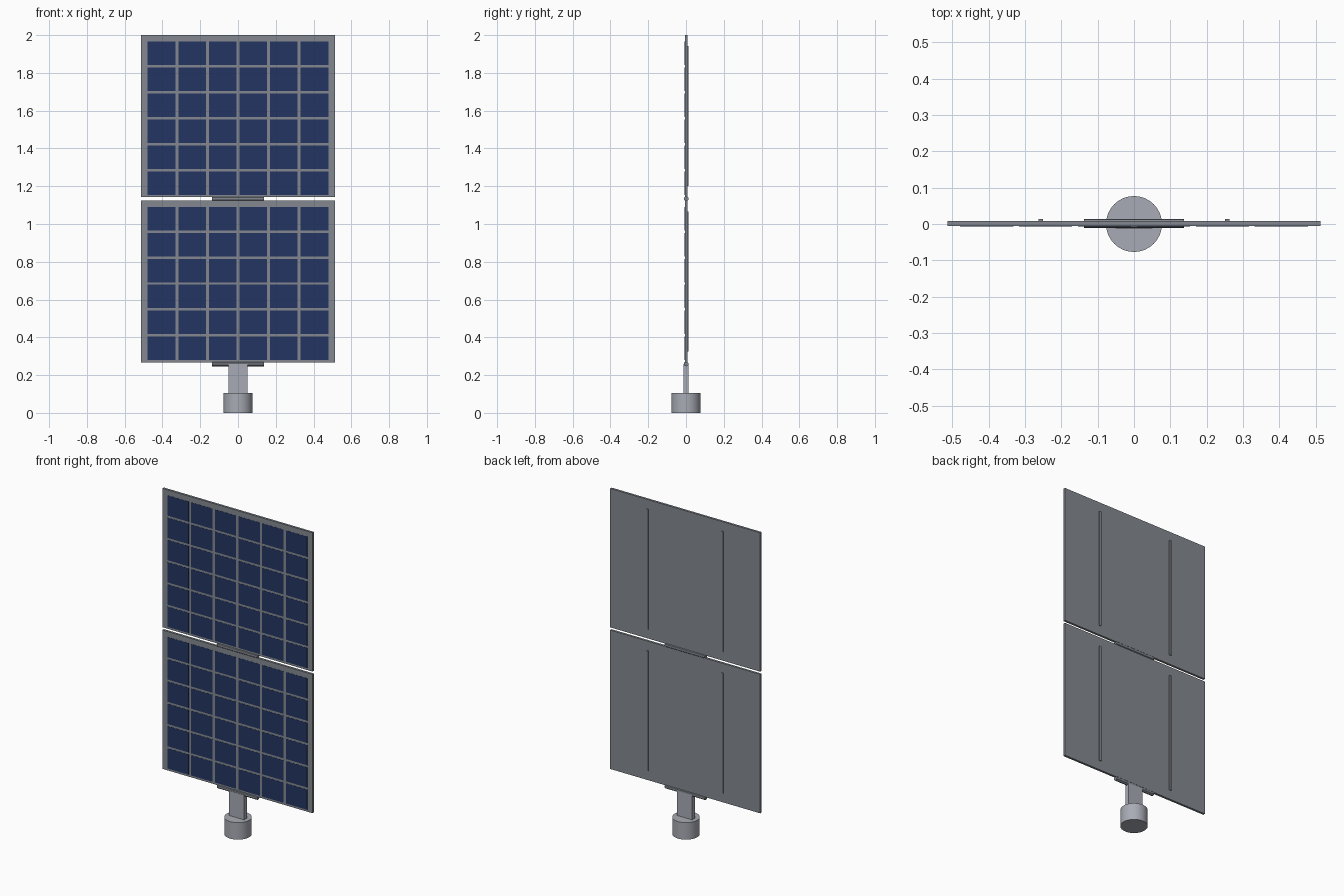
import bpy
import bmesh
from math import pi
from mathutils import Matrix, Vector

if "Cube" in bpy.data.objects:
    bpy.data.objects.remove(bpy.data.objects["Cube"], do_unlink=True)


def material(name, rgb):
    mat = bpy.data.materials.new(name)
    mat.use_nodes = True
    mat.diffuse_color = (*rgb, 1)
    mat.node_tree.nodes["Principled BSDF"].inputs["Base Color"].default_value = (*rgb, 1)
    return mat


FRAME = material("frame grey", (0.23, 0.25, 0.28))
CELL = material("cell blue", (0.016, 0.036, 0.12))
METAL = material("light metal", (0.39, 0.41, 0.46))


def finish(name, bm, mat):
    mesh = bpy.data.meshes.new(name)
    bm.to_mesh(mesh)
    bm.free()
    mesh.materials.append(mat)
    obj = bpy.data.objects.new(name, mesh)
    bpy.context.collection.objects.link(obj)
    return obj


def add_box(bm, low, high):
    low, high = Vector(low), Vector(high)
    place = Matrix.Translation((low + high) / 2) @ Matrix.Diagonal((*(high - low), 1))
    bmesh.ops.create_cube(bm, size=1, matrix=place)


def box(name, low, high, mat):
    bm = bmesh.new()
    add_box(bm, low, high)
    return finish(name, bm, mat)


def cylinder(name, radius, length, sides, place, mat):
    bm = bmesh.new()
    bmesh.ops.create_cone(bm, cap_ends=True, segments=sides, radius1=radius,
                          radius2=radius, depth=length, matrix=place)
    obj = finish(name, bm, mat)
    bpy.ops.object.select_all(action="DESELECT")
    obj.select_set(True)
    bpy.context.view_layer.objects.active = obj
    bpy.ops.object.shade_smooth_by_angle(angle=pi / 6)
    return obj


HALF_W, HEIGHT, HALF_T = 0.513, 0.858, 0.007
GRID_W, GRID_H, COUNT = 0.956, 0.812, 6
GAP_X, GAP_Z = 0.016, 0.013


def solar_panel(label, z):
    # Backing slab, which shows as the frame and the lines between cells
    box(label + "_panel", (-HALF_W, -0.006, z), (HALF_W, 0.008, z + HEIGHT), FRAME)

    # Grid of thin cells on the front
    cell_w = (GRID_W - GAP_X * (COUNT - 1)) / COUNT
    cell_h = (GRID_H - GAP_Z * (COUNT - 1)) / COUNT
    cells = bmesh.new()
    for col in range(COUNT):
        for row in range(COUNT):
            x = -GRID_W / 2 + col * (cell_w + GAP_X)
            low_z = z + 0.012 + row * (cell_h + GAP_Z)
            add_box(cells, (x, -0.007, low_z), (x + cell_w, -0.005, low_z + cell_h))
    finish(label + "_cells", cells, CELL)

    # Two stiffening ribs on the back
    for side, x in (("left", 0.257), ("right", -0.257)):
        box(f"{label}_{side}_rib", (x - 0.006, 0.007, z + 0.058),
            (x + 0.006, 0.014, z + 0.8), FRAME)

    # Hinge rod under the panel
    place = Matrix.Translation((0, 0.001, z - 0.008)) @ Matrix.Rotation(pi / 2, 4, "Y")
    cylinder(label + "_hinge", 0.0125, 0.274, 12, place, FRAME)


solar_panel("lower", 0.267)
solar_panel("upper", 2 - HEIGHT)

# Mast and round base
box("mast", (-0.051, -0.013, 0.1), (0.051, 0.013, 0.258), METAL)
cylinder("base", 0.077, 0.105, 32, Matrix.Translation((0, 0, 0.0525)), METAL)
